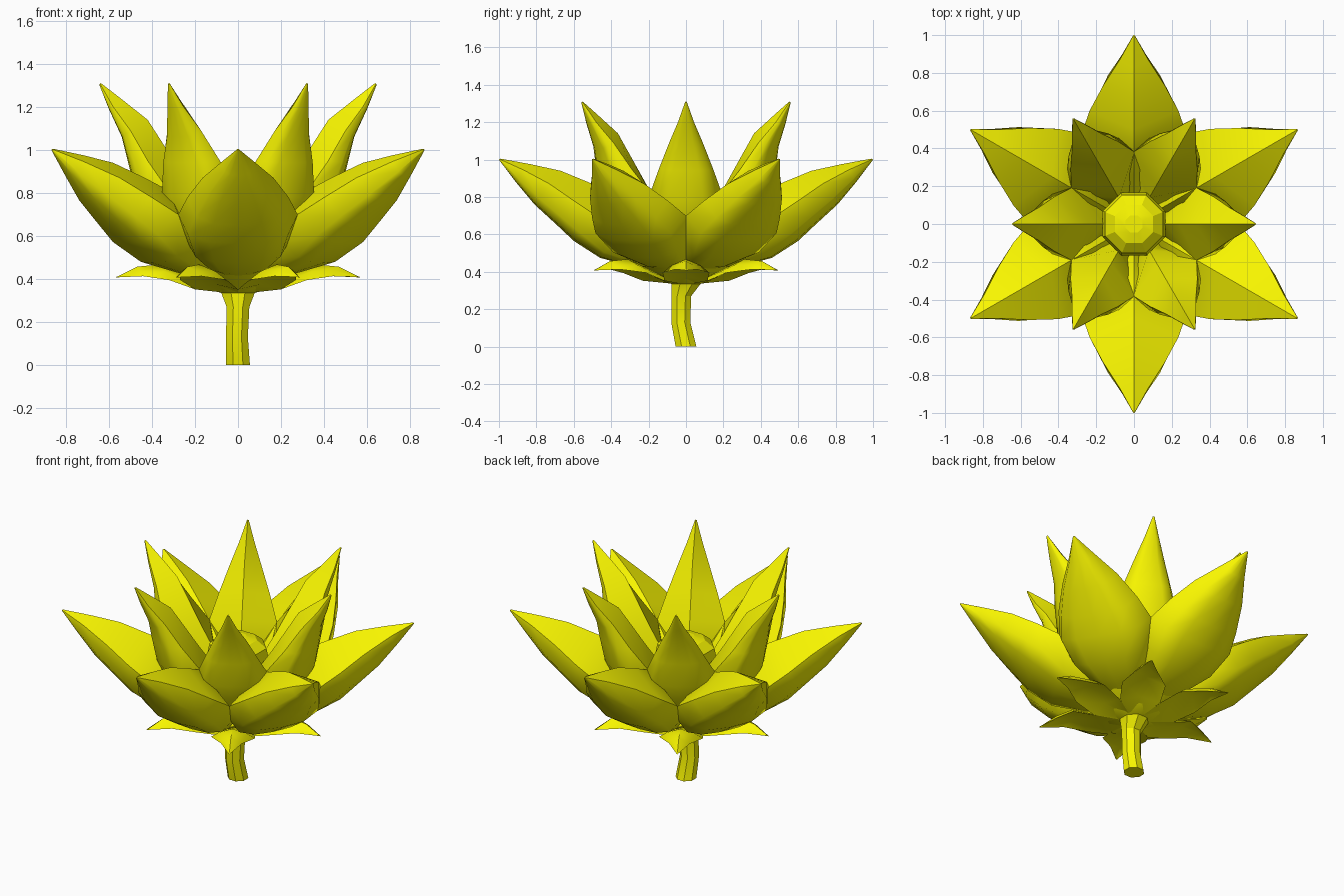
import bpy, bmesh, math

if "Cube" in bpy.data.objects:
    bpy.data.objects.remove(bpy.data.objects["Cube"])

mat = bpy.data.materials.new("yellow")
mat.diffuse_color = (0.95, 0.93, 0.0, 1)
mat.use_nodes = True
mat.node_tree.nodes["Principled BSDF"].inputs["Base Color"].default_value = mat.diffuse_color


def finish(name, bm, angle):
    bmesh.ops.recalc_face_normals(bm, faces=bm.faces)
    me = bpy.data.meshes.new(name)
    bm.to_mesh(me)
    bm.free()
    ob = bpy.data.objects.new(name, me)
    bpy.context.collection.objects.link(ob)
    me.materials.append(mat)
    bpy.ops.object.select_all(action='DESELECT')
    ob.select_set(True)
    bpy.context.view_layer.objects.active = ob
    bpy.ops.object.shade_smooth_by_angle(angle=math.radians(angle))
    return ob


def skin(bm, rings):
    # bridge a list of closed vertex rings and cap both ends
    n = len(rings[0])
    for a, b in zip(rings, rings[1:]):
        for i in range(n):
            bm.faces.new((a[i], a[(i + 1) % n], b[(i + 1) % n], b[i]))
    bm.faces.new(rings[0])
    bm.faces.new(rings[-1])


def petal(name, sections, tip, angle, curve):
    # section: outer midrib r z, rim r, rim half width, rim z, inner ridge r z
    # curve: (width share, depth share) points between midrib and rim
    ca, sa = math.cos(angle), math.sin(angle)
    bm = bmesh.new()

    def vert(r, w, z):
        return bm.verts.new((r * ca - w * sa, r * sa + w * ca, z))

    tr, tz = tip
    rows = sections + [(tr, tz - .006, tr - .004, .005, tz - .003, tr - .008, tz)]
    half = list(curve) + [(1, 1)]
    profile = [(-k, t) for k, t in reversed(half)] + [(0, 0)] + half
    rings = []
    for mr, mz, rr, w, rz, ir, iz in rows:
        ring = [vert(mr + (rr - mr) * t, w * k, mz + (rz - mz) * t) for k, t in profile]
        rings.append(ring + [vert(ir, 0, iz)])
    skin(bm, rings)
    finish(name, bm, 50)


outer = [(.08, .395, .08, .045, .42, .06, .55),
         (.28, .425, .25, .155, .49, .15, .66),
         (.46, .475, .38, .235, .57, .26, .74),
         (.60, .565, .48, .277, .70, .37, .81),
         (.69, .65, .60, .235, .78, .50, .87),
         (.81, .76, .73, .165, .87, .67, .94),
         (.91, .88, .87, .075, .945, .83, .975)]
inner = [(.08, .41, .08, .047, .46, .05, .60),
         (.25, .46, .20, .122, .57, .11, .68),
         (.38, .58, .27, .162, .67, .16, .745),
         (.47, .78, .33, .192, .82, .24, .86),
         (.51, .94, .42, .145, .95, .33, 1.0),
         (.54, 1.06, .50, .09, 1.09, .42, 1.14),
         (.60, 1.19, .58, .043, 1.20, .54, 1.235)]
sepal = [(.05, .345, .05, .03, .335, .05, .338),
         (.22, .41, .20, .115, .352, .21, .375),
         (.36, .468, .32, .125, .395, .35, .43),
         (.47, .457, .44, .058, .413, .46, .43)]
round_curve = [(.48, .05), (.84, .3)]

# Three rings of six leaves
for k in range(6):
    a = math.radians(60 * k)
    petal(f"outer_petal_{k}", outer, (1.0, 1.005), a + math.pi / 6, round_curve)
    petal(f"inner_petal_{k}", inner, (.645, 1.31), a, round_curve)
    petal(f"sepal_{k}", sepal, (.57, .412), a, [(.62, .45)])


def tube(name, rows, sides, angle):
    # row: centre x, centre y, z, radius
    bm = bmesh.new()
    skin(bm, [[bm.verts.new((x + r * math.cos(2 * math.pi * (i + .5) / sides),
                             y + r * math.sin(2 * math.pi * (i + .5) / sides), z))
               for i in range(sides)] for x, y, z, r in rows])
    finish(name, bm, angle)


# Slightly bent stem flaring into the flower base
tube("stem", [(0, 0, 0, .06), (-.005, -.028, .13, .055),
              (0, -.025, .27, .057), (0, 0, .335, .084), (0, 0, .36, .16),
              (0, 0, .43, .26)], 8, 30)

# Faceted bud in the middle
tube("centre_bud", [(0, 0, .60, .14), (0, 0, .74, .18), (0, 0, .82, .165),
                    (0, 0, .865, .11), (0, 0, .88, .05)], 8, 15)
